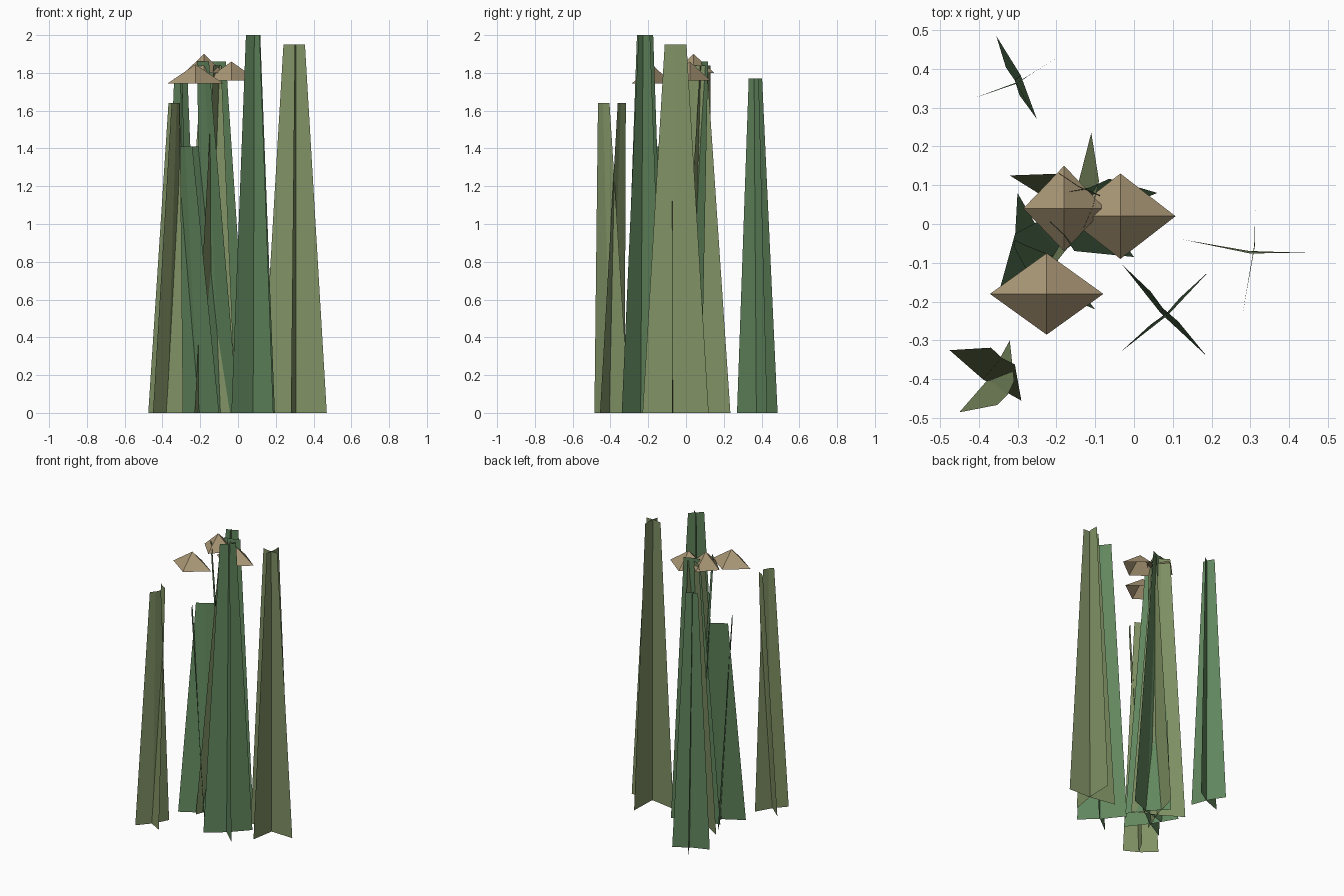
import bpy
from mathutils import Vector

if "Cube" in bpy.data.objects:
    bpy.data.objects.remove(bpy.data.objects["Cube"])


def material(name, rgb):
    m = bpy.data.materials.new(name)
    m.diffuse_color = (*rgb, 1)
    m.use_nodes = True
    m.node_tree.nodes["Principled BSDF"].inputs["Base Color"].default_value = m.diffuse_color
    return m


OLIVE = material("olive_green", (0.22, 0.29, 0.13))
GREEN = material("deep_green", (0.12, 0.24, 0.11))
TAN = material("tan", (0.40, 0.31, 0.18))


def add_mesh(name, verts, faces, mat):
    me = bpy.data.meshes.new(name)
    me.from_pydata(verts, [], faces)
    me.materials.append(mat)
    ob = bpy.data.objects.new(name, me)
    bpy.context.collection.objects.link(ob)


# One tapered blade, folded lengthwise; lean shifts its top edge
def blade(name, a, b, height, lean, mat, taper=0.33, fold=0.012):
    a, b = Vector(a), Vector(b)
    mid, half = (a + b) / 2, (b - a) / 2
    perp = Vector((half.y, -half.x)).normalized() * fold
    top = mid + Vector(lean)
    pts = [(p, 0) for p in (a, mid + perp, b)]
    pts += [(p, height) for p in (top - half * taper, top + perp * 0.5, top + half * taper)]
    verts = [(p.x, p.y, z) for p, z in pts]
    add_mesh(name, verts, [(0, 1, 4, 3), (1, 2, 5, 4)], mat)


# Each stalk: name, height, material, two crossing blades (end, end, lean of top)
STALKS = [
    ("right_stalk", 1.95, OLIVE,
     [((0.125, -0.04), (0.47, -0.075), (0, -0.012)),
      ((0.28, -0.23), (0.315, 0.12), (0.008, 0))]),
    ("front_stalk", 2.0, GREEN,
     [((-0.03, -0.105), (0.187, -0.34), (0, 0.01)),
      ((-0.035, -0.33), (0.195, -0.12), (0, 0))]),
    ("back_stalk", 1.77, GREEN,
     [((-0.41, 0.325), (-0.195, 0.43), (0, -0.01)),
      ((-0.25, 0.27), (-0.355, 0.485), (-0.01, -0.01))]),
    ("left_stalk", 1.64, OLIVE,
     [((-0.45, -0.485), (-0.32, -0.30), (0.055, -0.043)),
      ((-0.475, -0.325), (-0.29, -0.455), (0.045, 0.05))]),
    ("short_stalk", 1.41, GREEN,
     [((-0.345, -0.165), (-0.05, 0.03), (-0.06, 0.075)),
      ((-0.30, 0.08), (-0.10, -0.22), (-0.075, -0.04))]),
    ("centre_olive_stalk", 1.84, OLIVE,
     [((-0.32, 0.125), (-0.01, -0.04), (0.025, 0.06)),
      ((-0.23, -0.135), (-0.11, 0.235), (0.06, 0.0))]),
    ("centre_green_stalk", 1.86, GREEN,
     [((-0.25, -0.02), (0.06, 0.08), (-0.02, 0.07)),
      ((0.0, -0.085), (-0.19, 0.14), (-0.09, -0.06))]),
]
for name, height, mat, blades in STALKS:
    for i, (a, b, lean) in enumerate(blades):
        blade(f"{name}_blade_{i + 1}", a, b, height, lean, mat)

# Flower heads: open four-sided pyramids with corners on the x and y axes
for i, (x, y, z, rx, ry) in enumerate([
        (-0.18, 0.04, 1.80, 0.105, 0.11),
        (-0.035, 0.02, 1.76, 0.142, 0.11),
        (-0.225, -0.18, 1.745, 0.146, 0.105)]):
    verts = [(x + rx, y, z), (x, y + ry, z), (x - rx, y, z), (x, y - ry, z), (x, y, z + 0.1)]
    add_mesh(f"flower_head_{i + 1}", verts, [(k, (k + 1) % 4, 4) for k in range(4)], TAN)
